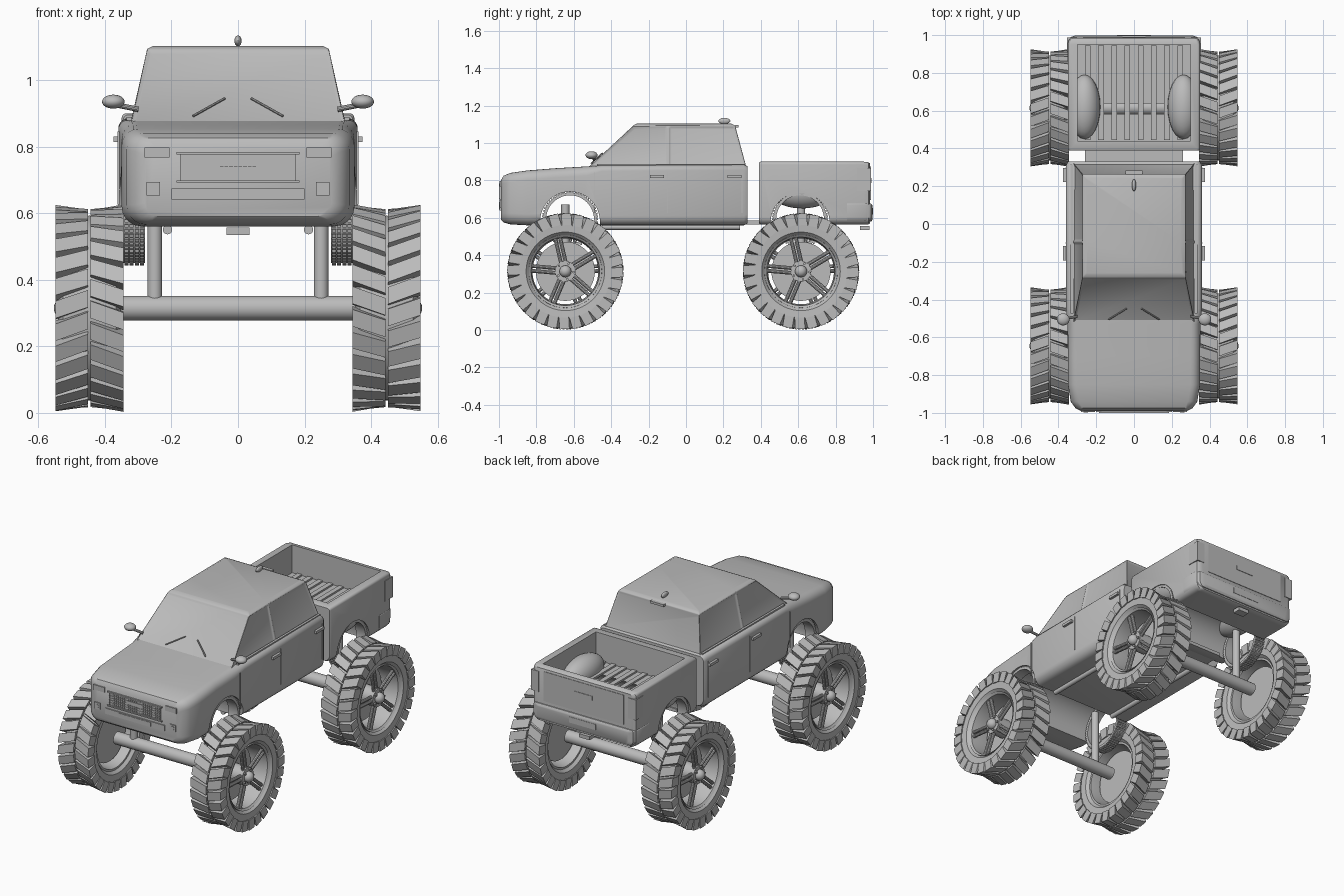
import bpy, bmesh
from math import pi, sin, cos, radians
from mathutils import Matrix, Vector

if "Cube" in bpy.data.objects:
    bpy.data.objects.remove(bpy.data.objects["Cube"])

grey = bpy.data.materials.new("plain_grey")
grey.use_nodes = True
grey.diffuse_color = (0.5, 0.5, 0.5, 1)
grey.node_tree.nodes["Principled BSDF"].inputs["Base Color"].default_value = (0.5, 0.5, 0.5, 1)
parts = []


def add_object(name, mesh, loc=(0, 0, 0), turn=0):
    ob = bpy.data.objects.new(name, mesh)
    bpy.context.collection.objects.link(ob)
    ob.location = loc
    ob.rotation_euler.z = turn
    parts.append(ob)
    return ob


def finish(name, bm):
    bmesh.ops.recalc_face_normals(bm, faces=bm.faces)
    mesh = bpy.data.meshes.new(name)
    bm.to_mesh(mesh)
    bm.free()
    mesh.materials.append(grey)
    return mesh


def put_box(bm, c, s, rot=Matrix()):
    m = Matrix.Translation(c) @ rot @ Matrix.Diagonal((*s, 1))
    return bmesh.ops.create_cube(bm, size=1, matrix=m)["verts"]


def box(name, c, s):
    bm = bmesh.new()
    put_box(bm, c, s)
    return add_object(name, finish(name, bm))


def put_rod(bm, a, b, r, sides=20):
    a, b = Vector(a), Vector(b)
    d = b - a
    m = Matrix.Translation((a + b) / 2) @ d.to_track_quat("Z", "Y").to_matrix().to_4x4()
    bmesh.ops.create_cone(bm, cap_ends=True, segments=sides, radius1=r, radius2=r, depth=d.length, matrix=m)


def rod(name, a, b, r, sides=20):
    bm = bmesh.new()
    put_rod(bm, a, b, r, sides)
    return add_object(name, finish(name, bm))


def put_ball(bm, c, s):
    m = Matrix.Translation(c) @ Matrix.Diagonal((*s, 1))
    bmesh.ops.create_uvsphere(bm, u_segments=24, v_segments=14, radius=1, matrix=m)


def ball(name, c, s):
    bm = bmesh.new()
    put_ball(bm, c, s)
    return add_object(name, finish(name, bm))


def lathe(bm, profile, n=48):
    """Spin a closed (x, radius) profile around the x axis."""
    rings = [[bm.verts.new((x, r * cos(2 * pi * i / n), r * sin(2 * pi * i / n))) for x, r in profile]
             for i in range(n)]
    k = len(profile)
    for i in range(n):
        a, b = rings[i], rings[(i + 1) % n]
        for j in range(k):
            bm.faces.new((a[j], a[(j + 1) % k], b[(j + 1) % k], b[j]))


def loft(name, stations, steps=5):
    """Join rounded rectangles given as y, half width, bottom, top, top radius, bottom radius."""
    bm = bmesh.new()
    rings = []
    for y, hw, zb, zt, rt, rb in stations:
        ring = []
        for q, (sx, z, r) in enumerate(((1, zt - rt, rt), (-1, zt - rt, rt), (-1, zb + rb, rb), (1, zb + rb, rb))):
            for i in range(steps + 1):
                a = pi / 2 * (q + i / steps)
                ring.append(bm.verts.new((sx * (hw - r) + r * cos(a), y, z + r * sin(a))))
        rings.append(ring)
    n = len(rings[0])
    for a, b in zip(rings, rings[1:]):
        for i in range(n):
            bm.faces.new((a[i], a[(i + 1) % n], b[(i + 1) % n], b[i]))
    bm.faces.new(rings[0])
    bm.faces.new(rings[-1])
    return add_object(name, finish(name, bm))


def cut(ob, cutter):
    mod = ob.modifiers.new("cut", "BOOLEAN")
    mod.operation = "DIFFERENCE"
    mod.object = cutter
    bpy.context.view_layer.update()
    bpy.context.view_layer.objects.active = ob
    bpy.ops.object.modifier_apply(modifier=mod.name)
    parts.remove(cutter)
    bpy.data.objects.remove(cutter)


FRONT, REAR, AXLE_Z = -0.645, 0.615, 0.314

# Hood and lower cab, with an open wheel arch
cab = loft("cab_body", [
    (-0.99, 0.28, 0.59, 0.80, 0.03, 0.04), (-0.975, 0.31, 0.575, 0.825, 0.04, 0.05),
    (-0.94, 0.335, 0.565, 0.84, 0.05, 0.06), (-0.85, 0.35, 0.56, 0.853, 0.05, 0.06),
    (-0.7, 0.35, 0.56, 0.865, 0.05, 0.06), (-0.53, 0.352, 0.56, 0.875, 0.05, 0.06),
    (-0.45, 0.36, 0.56, 0.88, 0.03, 0.05), (0.31, 0.36, 0.56, 0.885, 0.03, 0.05),
    (0.33, 0.35, 0.57, 0.875, 0.03, 0.05)])
cut(cab, rod("arch_cutter", (-1, -0.62, 0.58), (1, -0.62, 0.58), 0.16, 48))

# Cargo bed with open top and wheel arch
bed = loft("cargo_bed", [
    (0.39, 0.345, 0.57, 0.895, 0.015, 0.04), (0.40, 0.35, 0.565, 0.9, 0.015, 0.04),
    (0.95, 0.35, 0.565, 0.9, 0.015, 0.04), (0.975, 0.345, 0.565, 0.897, 0.02, 0.04),
    (0.985, 0.33, 0.57, 0.89, 0.02, 0.04)])
cut(bed, box("bed_pocket_cutter", (0, 0.695, 0.88), (0.6, 0.51, 0.3)))
cut(bed, rod("arch_cutter", (-1, 0.61, 0.575), (1, 0.61, 0.575), 0.158, 48))
for i in range(8):
    box("bed_floor_rib", (-0.245 + 0.07 * i, 0.695, 0.734), (0.03, 0.5, 0.012))
box("frame_link", (0, 0.36, 0.575), (0.52, 0.2, 0.02))

# Cabin with recessed windows
bm = bmesh.new()
for v in put_box(bm, (0, 0, 0), (2, 2, 2)):
    x, y, z = v.co
    if z > 0:
        v.co = (x * 0.275, 0.265 if y > 0 else -0.285, 1.093)
    else:
        v.co = (x * 0.325, 0.325 if y > 0 else -0.525, 0.87)
bmesh.ops.bisect_plane(bm, geom=bm.verts[:] + bm.edges[:] + bm.faces[:],
                       plane_co=(0, -0.095, 0), plane_no=(0, 1, 0))
bmesh.ops.recalc_face_normals(bm, faces=bm.faces)
bm.normal_update()
sides = [f for f in bm.faces if abs(f.normal.x) > 0.7]
ends = [f for f in bm.faces if abs(f.normal.y) > 0.5]
roof = [f for f in bm.faces if f.normal.z > 0.9]
bmesh.ops.inset_individual(bm, faces=sides, thickness=0.018, depth=-0.008)
bmesh.ops.inset_individual(bm, faces=ends, thickness=0.016, depth=-0.006)
bmesh.ops.inset_region(bm, faces=roof, thickness=0.03, depth=0.01)
cabin = add_object("cabin", finish("cabin", bm))
bev = cabin.modifiers.new("soft_edges", "BEVEL")
bev.width, bev.segments, bev.limit_method = 0.005, 2, "ANGLE"
ball("roof_antenna", (0, 0.205, 1.118), (0.011, 0.032, 0.016))
box("brake_lamp", (0, 0.272, 1.09), (0.09, 0.02, 0.014))

# Nose details
Y = -0.992
box("grille_panel", (0, Y, 0.738), (0.35, 0.006, 0.08))
for i in range(25):
    box("grille_upright", (-0.168 + 0.014 * i, Y - 0.004, 0.738), (0.003, 0.006, 0.072))
for i in range(6):
    box("grille_crossbar", (0, Y - 0.004, 0.703 + 0.014 * i), (0.345, 0.006, 0.003))
box("grille_badge_plate", (0, Y - 0.005, 0.75), (0.11, 0.006, 0.02))
for z in (0.695, 0.78):
    box("grille_frame", (0, Y - 0.004, z), (0.37, 0.008, 0.007))
box("lower_intake", (0, Y, 0.657), (0.40, 0.008, 0.034))
box("number_plate", (0, Y - 0.003, 0.657), (0.22, 0.008, 0.024))

# Bumper and tailgate
loft("rear_bumper", [(0.86, 0.352, 0.575, 0.68, 0.01, 0.03), (0.96, 0.352, 0.575, 0.68, 0.01, 0.03),
                     (0.99, 0.335, 0.58, 0.675, 0.01, 0.03), (0.998, 0.31, 0.59, 0.665, 0.01, 0.02)])
box("bumper_step", (0, 0.997, 0.635), (0.18, 0.006, 0.035))
box("tailgate_handle", (0, 0.987, 0.80), (0.12, 0.008, 0.025))
box("tailgate_panel", (0, 0.985, 0.785), (0.54, 0.006, 0.18))
box("tow_hitch", (0, 0.955, 0.545), (0.07, 0.05, 0.022))

# Parts found on both sides
for s in (-1, 1):
    box("headlight", (s * 0.243, Y, 0.782), (0.075, 0.008, 0.03))
    box("fog_lamp_frame", (s * 0.255, Y, 0.673), (0.04, 0.008, 0.04))
    rod("fog_lamp", (s * 0.255, Y, 0.673), (s * 0.255, Y - 0.007, 0.673), 0.012)
    rod("wiper", (s * 0.04, -0.448, 0.945), (s * 0.135, -0.506, 0.892), 0.004, 8)
    ball("mirror", (s * 0.375, -0.505, 0.935), (0.034, 0.032, 0.021))
    rod("mirror_arm", (s * 0.30, -0.49, 0.912), (s * 0.365, -0.50, 0.925), 0.008, 10)
    box("belt_trim", (s * 0.328, -0.08, 0.884), (0.014, 0.79, 0.01))
    for y in (-0.49, -0.1, 0.3):
        box("door_seam", (s * 0.359, y, 0.735), (0.006, 0.004, 0.22))
    for y in (-0.155, 0.26):
        box("door_handle", (s * 0.366, y, 0.822), (0.018, 0.075, 0.016))
    box("tail_light", (s * 0.328, 0.951, 0.805), (0.052, 0.075, 0.125))
    ball("bed_wheel_housing", (s * 0.262, 0.62, 0.74), (0.084, 0.17, 0.09))
    rod("under_rail", (s * 0.212, -0.45, 0.55), (s * 0.212, 0.29, 0.55), 0.014)

# Wheel, spinning about x with its outer face toward +x
bm = bmesh.new()
lathe(bm, [(-0.07, 0.19), (-0.092, 0.21), (-0.095, 0.25), (-0.08, 0.272), (0, 0.278),
           (0.08, 0.272), (0.095, 0.25), (0.092, 0.21), (0.07, 0.19), (0, 0.182)], 56)
tyre_mesh = finish("tyre", bm)

bm = bmesh.new()
for i in range(28):
    for s in (-1, 1):
        turn = Matrix.Rotation(2 * pi * (i + 0.25 * s) / 28, 4, "X")
        for v in put_box(bm, (s * 0.053, 0, 0.283), (0.098, 0.052, 0.05)):
            outer = abs(v.co.x) > 0.05
            v.co.y += 0.022 if outer else -0.012
            if v.co.z < 0.283:
                v.co.z -= 0.012 if outer else 0
            elif not outer:
                v.co.z -= 0.012
            v.co = turn @ v.co
tread_mesh = finish("tread_blocks", bm)

bm = bmesh.new()
lathe(bm, [(-0.075, 0.195), (-0.075, 0.183), (0, 0.176), (0.075, 0.183), (0.085, 0.195), (0, 0.2)])
put_rod(bm, (-0.03, 0, 0), (-0.02, 0, 0), 0.158, 48)
put_rod(bm, (-0.03, 0, 0), (0.07, 0, 0), 0.055, 32)
put_ball(bm, (0.075, 0, 0), (0.032, 0.032, 0.032))
for k in range(5):
    turn = Matrix.Rotation(radians(85 + 72 * k), 4, "X")
    for side in (-0.013, 0.013):
        put_rod(bm, turn @ Vector((0.055, side, 0.04)), turn @ Vector((0.06, side, 0.187)), 0.01, 10)
    put_rod(bm, turn @ Vector((0.06, 0.026, 0.036)), turn @ Vector((0.082, 0.026, 0.036)), 0.007, 6)
rim_mesh = finish("rim", bm)

# Narrow ribbed ring inside each arch
bm = bmesh.new()
lathe(bm, [(-0.032, 0.143), (-0.032, 0.128), (0.032, 0.128), (0.032, 0.143)])
for i in range(60):
    turn = Matrix.Rotation(2 * pi * i / 60, 4, "X")
    for x in (-0.024, -0.008, 0.008, 0.024):
        put_box(bm, turn @ Vector((x, 0, 0.144)), (0.012, 0.009, 0.012), turn)
ring_mesh = finish("ribbed_ring", bm)

# Running gear
for y, arch_y, label in ((FRONT, -0.62, "front"), (REAR, 0.61, "rear")):
    rod(label + "_axle", (-0.365, y, AXLE_Z), (0.365, y, AXLE_Z), 0.037, 32)
    for s in (-1, 1):
        turn = 0 if s > 0 else pi
        for mesh in (tyre_mesh, tread_mesh, rim_mesh):
            add_object(label + "_" + mesh.name, mesh, (s * 0.447, y, AXLE_Z), turn)
        rod(label + "_strut", (s * 0.25, y, AXLE_Z), (s * 0.25, y, 0.672), 0.022)
        add_object(label + "_" + ring_mesh.name, ring_mesh, (s * 0.312, arch_y, 0.592), turn)

# Smooth shading with sharp edges kept
bpy.ops.object.select_all(action="DESELECT")
for ob in parts:
    ob.select_set(True)
bpy.context.view_layer.objects.active = cab
bpy.ops.object.shade_smooth_by_angle(angle=radians(35))
